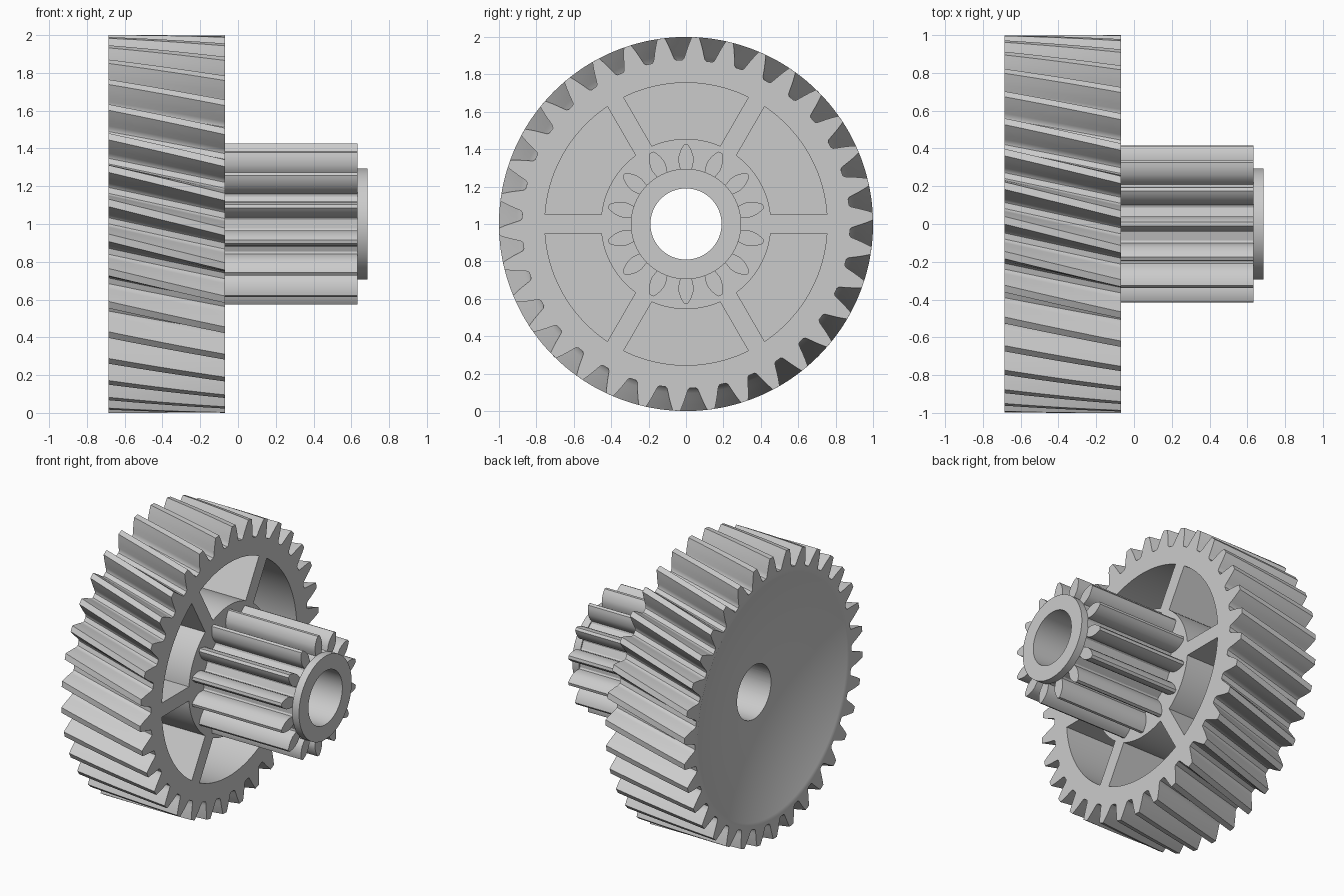
import bpy, bmesh
from math import sin, cos, asin, pi, radians

if "Cube" in bpy.data.objects:
    bpy.data.objects.remove(bpy.data.objects["Cube"])

grey = bpy.data.materials.new("light grey")
grey.use_nodes = True
grey.diffuse_color = (0.6, 0.6, 0.6, 1)
grey.node_tree.nodes["Principled BSDF"].inputs["Base Color"].default_value = (0.6, 0.6, 0.6, 1)

BACK, FACE, PINION_END, TIP = -0.685, -0.068, 0.632, 0.685
BORE = 0.19


def skin(name, rings):
    """Closed solid through (x, outline) rings; outlines are (radius, angle) about the axle."""
    bm = bmesh.new()
    loops = [[bm.verts.new((x, r * sin(a), 1 + r * cos(a))) for r, a in outline]
             for x, outline in rings]
    for lo, hi in zip(loops, loops[1:]):
        for i in range(len(lo)):
            j = (i + 1) % len(lo)
            bm.faces.new((lo[i], lo[j], hi[j], hi[i]))
    bm.faces.new(loops[0])
    bm.faces.new(loops[-1])
    bmesh.ops.recalc_face_normals(bm, faces=bm.faces)
    mesh = bpy.data.meshes.new(name)
    bm.to_mesh(mesh)
    bm.free()
    mesh.materials.append(grey)
    obj = bpy.data.objects.new(name, mesh)
    bpy.context.collection.objects.link(obj)
    return obj


def circle(r, n=96):
    return [(r, 2 * pi * i / n) for i in range(n)]


def gear(teeth, flank, phase=0):
    """Outline from one tooth flank of (radius, half width) pairs, mirrored and repeated."""
    side = [(r, w / r) for r, w in flank]
    tooth = [(r, -a) for r, a in side] + [(r, a) for r, a in reversed(side)]
    return [(r, a + phase + 2 * pi * k / teeth) for k in range(teeth) for r, a in tooth]


def cut(obj, cutters):
    bpy.context.view_layer.objects.active = obj
    for c in cutters:
        c.hide_render = True
        mod = obj.modifiers.new("cut", "BOOLEAN")
        mod.operation, mod.solver, mod.object = "DIFFERENCE", "EXACT", c
        bpy.ops.object.modifier_apply(modifier=mod.name)


def finish(obj):
    bpy.ops.object.select_all(action="DESELECT")
    obj.select_set(True)
    bpy.context.view_layer.objects.active = obj
    bpy.ops.object.shade_smooth_by_angle(angle=radians(30))


# Large helical wheel
TEETH, PHASE, TWIST, LAYERS = 34, radians(2.9), radians(8.8), 10
flank = [(0.877, 0.065), (0.885, 0.056), (0.905, 0.05), (0.935, 0.042), (0.967, 0.032), (1.0, 0.02)]
rings = []
for i in range(LAYERS + 1):
    t = i / LAYERS
    rings.append((BACK + t * (FACE - BACK), gear(TEETH, flank, PHASE + (1 - t) * TWIST)))
wheel = skin("helical_wheel", rings)

# Straight pinion and end collar
flank = [(0.287, 0.04), (0.295, 0.031), (0.315, 0.036), (0.34, 0.041), (0.365, 0.039),
         (0.39, 0.031), (0.41, 0.021), (0.425, 0.01)]
outline = gear(14, flank)
pinion = skin("pinion", [(FACE, outline), (PINION_END, outline)])
collar = skin("end_collar", [(PINION_END, circle(0.295)), (TIP, circle(0.295))])

# Bore, shallow dish in the back, and six pockets between the spokes
bore = skin("bore_cutter", [(-1, circle(BORE)), (1, circle(BORE))])
DISH_R, DISH_D = 0.85, 0.16
dish_x = lambda r: BACK + DISH_D * (1 - (r / DISH_R) ** 2)
dish = skin("dish_cutter", [(dish_x(i / 12), circle(i / 12)) for i in range(1, 13)])


def arc(r, mid, n=24):
    half = pi / 6 - asin(0.05 / r)
    return [(r, mid - half + 2 * half * i / n) for i in range(n + 1)]


pockets = []
for k in range(6):
    outline = arc(0.755, k * pi / 3) + arc(0.455, k * pi / 3)[::-1]
    pockets.append(skin("pocket_cutter", [(-0.49, outline), (0.1, outline)]))

cut(wheel, [dish, bore] + pockets)
cut(pinion, [bore])
cut(collar, [bore])
for c in [dish, bore] + pockets:
    bpy.data.objects.remove(c)
for part in (wheel, pinion, collar):
    finish(part)
